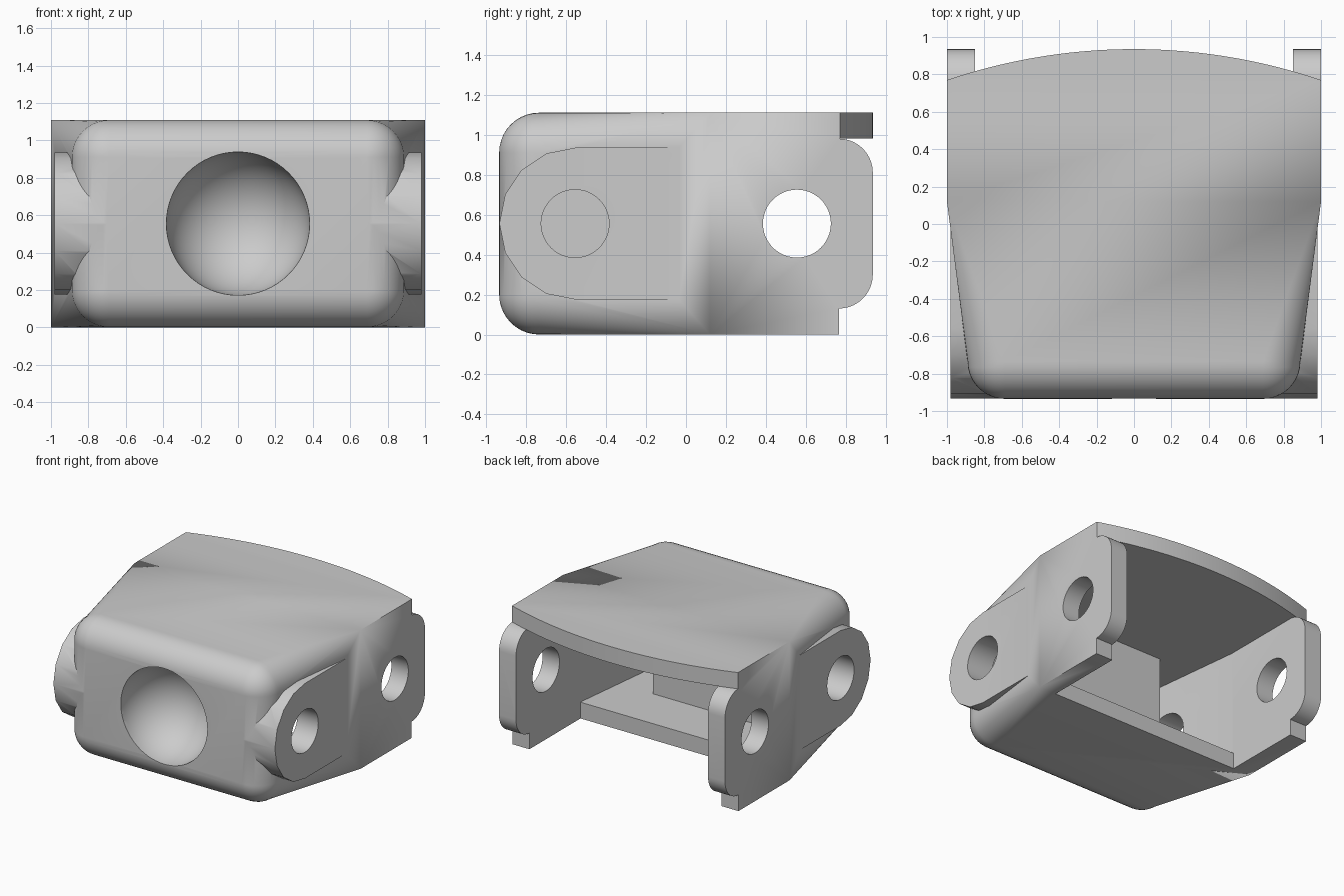
import bpy, bmesh, math
from math import pi, sin, cos, sqrt

cube = bpy.data.objects.get("Cube")
if cube:
    bpy.data.objects.remove(cube, do_unlink=True)

H = 1.11          # overall height
MID = H / 2
WALL = 0.13       # plate thickness
FRONT, BACK = -0.935, 0.935
INNER = 0.85      # inner face of the side walls
FILLET = 0.2

grey = bpy.data.materials.new("light_grey")
grey.use_nodes = True
colour = (0.6, 0.6, 0.6, 1)
grey.diffuse_color = colour
grey.node_tree.nodes["Principled BSDF"].inputs["Base Color"].default_value = colour


def to_object(name, bm):
    bmesh.ops.remove_doubles(bm, verts=bm.verts, dist=0.0005)
    bmesh.ops.recalc_face_normals(bm, faces=bm.faces)
    mesh = bpy.data.meshes.new(name)
    bm.to_mesh(mesh)
    bm.free()
    mesh.materials.append(grey)
    ob = bpy.data.objects.new(name, mesh)
    bpy.context.collection.objects.link(ob)
    return ob


def loft(name, rings):
    bm = bmesh.new()
    loops = [[bm.verts.new(p) for p in ring] for ring in rings]
    n = len(loops[0])
    for a, b in zip(loops, loops[1:]):
        for i in range(n):
            j = (i + 1) % n
            bm.faces.new((a[i], a[j], b[j], b[i]))
    bm.faces.new(loops[0])
    bm.faces.new(loops[-1][::-1])
    return to_object(name, bm)


def prism(name, pts, axis, lo, hi):
    """Extrude a (y, z) outline along x, or an (x, y) outline along z."""
    if axis == "x":
        return loft(name, [[(d, u, v) for u, v in pts] for d in (lo, hi)])
    return loft(name, [[(u, v, d) for u, v in pts] for d in (lo, hi)])


def arc(cx, cy, r, start, end, steps):
    return [(cx + r * cos(start + (end - start) * i / steps),
             cy + r * sin(start + (end - start) * i / steps))
            for i in range(steps + 1)]


def section(y, hx, hz, r):
    """Rounded rectangle across the body at depth y."""
    ring = []
    for k, (sx, sz) in enumerate(((1, 1), (-1, 1), (-1, -1), (1, -1))):
        corner = arc(sx * (hx - r), MID + sz * (hz - r), r,
                     k * pi / 2, (k + 1) * pi / 2, 10)
        ring += [(x, y, z) for x, z in corner]
    return ring


# Outer body: square at the back, tapering to a rounded front
rings = [section(0.96, 1, MID, 0), section(0.12, 1, MID, 0)]
for i in range(11):
    t = i / 10 * pi / 2
    inset = FILLET * (1 - cos(t))
    rings.append(section(FRONT + FILLET - FILLET * sin(t),
                         0.89 - inset, MID - inset, FILLET - inset))
body = loft("link_body", rings)

# Round front lugs, running right across the body
LUG_R = 0.38
outline = arc(-0.554, MID, LUG_R, pi / 2, 3 * pi / 2, 8)
outline += [(0.0, MID - LUG_R), (0.0, MID + LUG_R)]
lugs = prism("front_lugs", outline, "x", -0.98, 0.98)

# Hollow interior, leaving a block behind the front socket
half = [(INNER, 1.2), (INNER, 0.1), (0.75, -0.76), (0.5, -0.76), (0.5, -0.3)]
plan = half + [(-x, y) for x, y in reversed(half)]
cavity = prism("cavity_cutter", plan, "z", WALL, H - WALL)

# Opening in the rear of the floor
opening = [(INNER, 0.12), (INNER, 1.2), (-INNER, 1.2), (-INNER, 0.12)]
floor_cut = prism("floor_cutter", opening, "z", -0.1, 0.5)

# Rear outline of the side tabs
TAB_Y, TAB_R = 0.765, BACK - 0.765
tab = [(TAB_Y, -0.1)]
tab += arc(TAB_Y, WALL + TAB_R, TAB_R, -pi / 2, 0, 10)
tab += arc(TAB_Y, H - WALL - TAB_R, TAB_R, 0, pi / 2, 10)
tab += [(1.3, H - WALL), (1.3, -0.1)]
tab_cut = prism("tab_cutter", tab, "x", -1.2, 1.2)

# Bowed rear edge of the top plate
BOW = 3.11
bow = [(x, BACK - BOW + sqrt(BOW * BOW - x * x))
       for x in (-1.1 + 2.2 * i / 32 for i in range(33))]
bow += [(1.1, 1.3), (-1.1, 1.3)]
bow_cut = prism("bow_cutter", bow, "z", H - WALL, 1.3)

# Pin holes through both walls
holes = []
for y in (-MID, MID):
    ring = arc(y, MID, 0.17, 0, 2 * pi, 48)[:-1]
    for lo, hi in ((-1.2, -0.6), (0.6, 1.2)):
        holes.append(prism("pin_hole_cutter", ring, "x", lo, hi))

# Spherical socket in the front
bm = bmesh.new()
bmesh.ops.create_uvsphere(bm, u_segments=64, v_segments=32, radius=0.383)
bmesh.ops.translate(bm, verts=bm.verts, vec=(0, FRONT, MID))
socket = to_object("socket_cutter", bm)

# Combine everything into one solid
cutters = [cavity, floor_cut, tab_cut, bow_cut, *holes, socket]
for tool in [lugs] + cutters:
    mod = body.modifiers.new(tool.name, "BOOLEAN")
    mod.operation = "UNION" if tool is lugs else "DIFFERENCE"
    mod.solver = "EXACT"
    mod.object = tool
    tool.hide_render = True

bpy.context.view_layer.update()
graph = bpy.context.evaluated_depsgraph_get()
solid = bpy.data.meshes.new_from_object(body.evaluated_get(graph))
body.modifiers.clear()
body.data = solid
solid.materials.clear()
solid.materials.append(grey)
for face in solid.polygons:
    face.material_index = 0
for tool in [lugs] + cutters:
    bpy.data.objects.remove(tool, do_unlink=True)

for ob in bpy.context.selected_objects:
    ob.select_set(False)
body.select_set(True)
bpy.context.view_layer.objects.active = body
bpy.ops.object.shade_smooth_by_angle(angle=math.radians(30))
